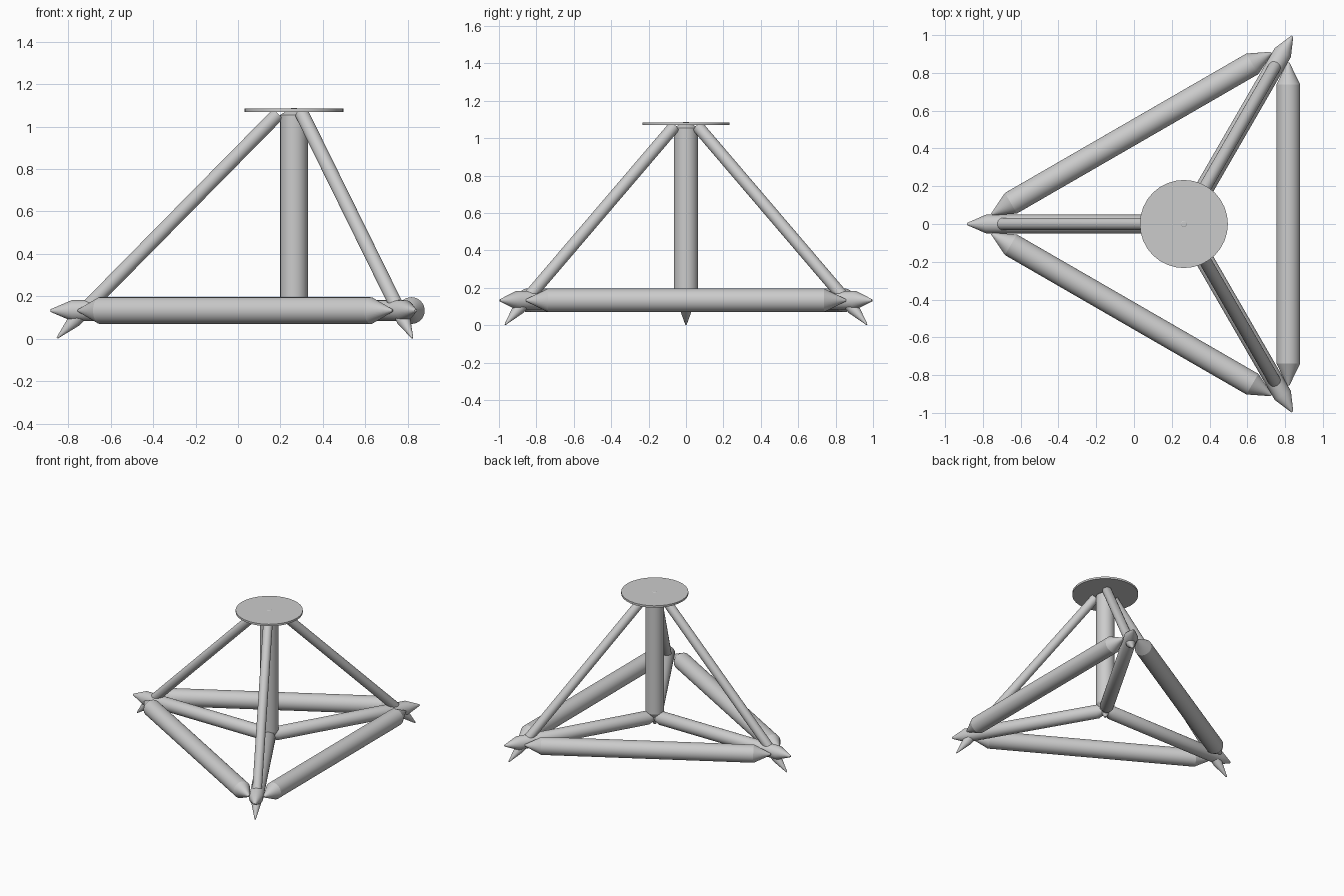
import bpy, bmesh, math
from mathutils import Vector

if "Cube" in bpy.data.objects:
    bpy.data.objects.remove(bpy.data.objects["Cube"])

HUB = Vector((0.264, 0, 0))
BEAM_Z = 0.133
SEG = 32


def tube(name, a, b, profile):
    """Lathe a closed profile of (distance from a, radius) along the line a-b."""
    a, b = Vector(a), Vector(b)
    rot = (b - a).to_track_quat('Z', 'Y')
    bm = bmesh.new()
    rings = []
    for d, r in profile:
        rings.append([bm.verts.new(a + rot @ Vector((r * math.cos(2 * math.pi * i / SEG),
                                                     r * math.sin(2 * math.pi * i / SEG), d)))
                      for i in range(SEG)])
    for lo, hi in zip(rings, rings[1:]):
        for i in range(SEG):
            j = (i + 1) % SEG
            bm.faces.new((lo[i], lo[j], hi[j], hi[i]))
    bm.faces.new(rings[0][::-1])
    bm.faces.new(rings[-1])
    mesh = bpy.data.meshes.new(name)
    bm.to_mesh(mesh)
    bm.free()
    ob = bpy.data.objects.new(name, mesh)
    bpy.context.collection.objects.link(ob)
    bpy.context.view_layer.objects.active = ob
    ob.select_set(True)
    bpy.ops.object.shade_smooth_by_angle(angle=math.radians(25))
    ob.select_set(False)
    return ob


def pointed(length, radius, cone, tip=0.006):
    """Profile of a tube with a cone at both ends."""
    return [(0, tip), (cone, radius), (length - cone, radius), (length, tip)]


def polar(angle, r, z):
    return HUB + Vector((r * math.cos(angle), r * math.sin(angle), z))


# Round top plate
tube("top_plate", HUB + Vector((0, 0, 1.07)), HUB + Vector((0, 0, 1.085)),
     [(0, 0.233), (0.015, 0.233)])

# Central column with tapered ends, its tip showing through the plate
tube("central_column", HUB + Vector((0, 0, 0.075)), HUB + Vector((0, 0, 1.087)),
     [(0, 0.008), (0.1, 0.065), (0.98, 0.065), (1.012, 0.013)])

for n in range(3):
    ang = math.pi + n * 2 * math.pi / 3
    label = ("left", "front_right", "back_right")[n]

    # Floor spoke from the hub to the pointed corner
    inner, outer = polar(ang, -0.045, BEAM_Z), polar(ang, 1.148, BEAM_Z)
    tube(label + "_spoke", inner, outer, pointed((outer - inner).length, 0.049, 0.1))

    # Sloping strut that passes through the spoke and ends in a foot spike
    foot, head = polar(ang, 1.116, 0.004), polar(ang, 0.075, 1.06)
    length = (head - foot).length
    tube(label + "_strut", foot, head, [(0, 0.004), (0.115, 0.033), (length, 0.033)])

    # Outer rail between two corners
    mid_ang = ang + math.pi / 3
    mid = polar(mid_ang, 0.553, BEAM_Z)
    along = Vector((-math.sin(mid_ang), math.cos(mid_ang), 0)) * 0.855
    rail = ("front", "right", "back")[n] + "_rail"
    tube(rail, mid - along, mid + along, pointed(1.71, 0.063, 0.117))
